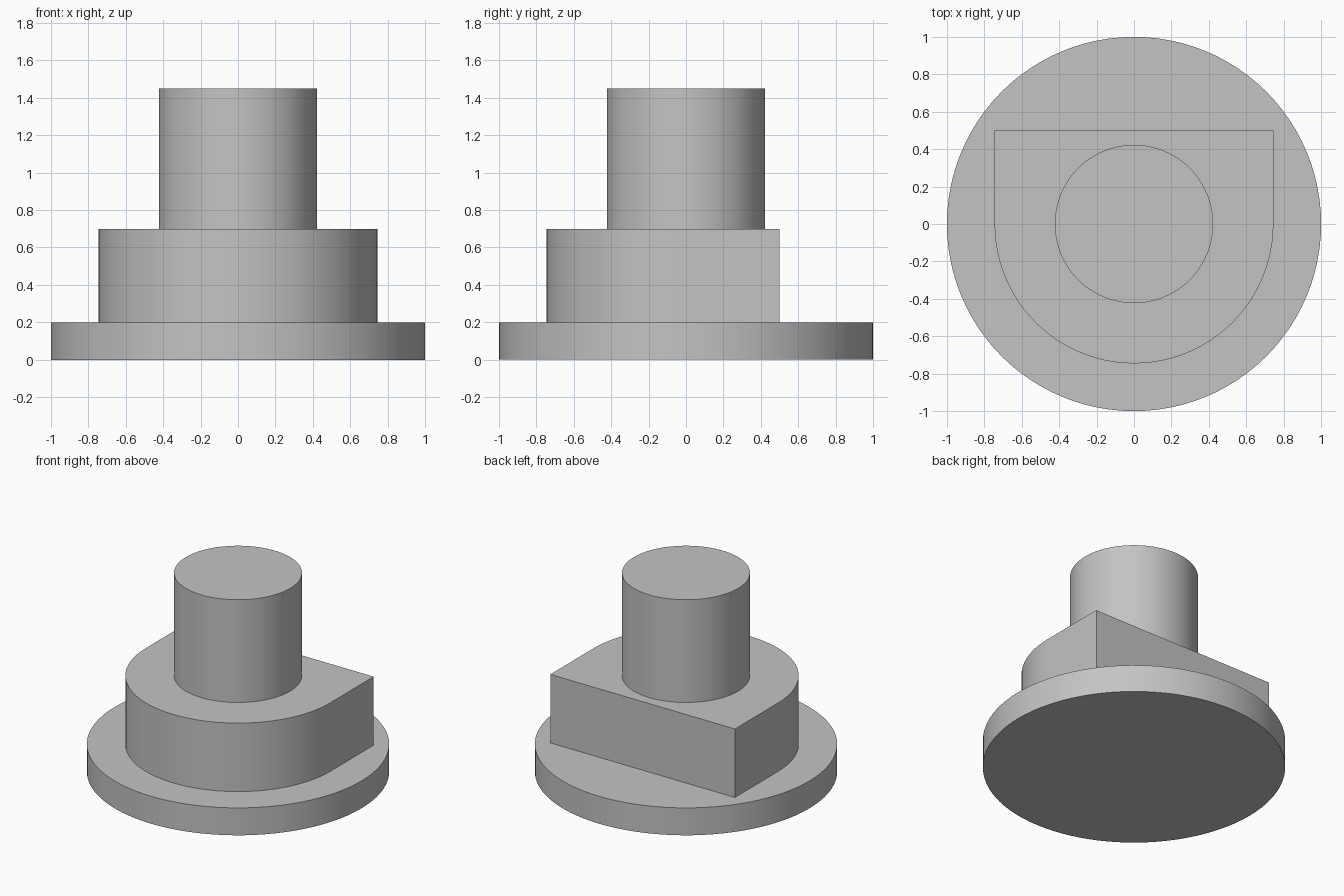
import bpy
import math

cube = bpy.data.objects.get("Cube")
if cube:
    bpy.data.objects.remove(cube, do_unlink=True)

# Single plain material
grey = bpy.data.materials.new("light grey")
grey.use_nodes = True
color = (0.55, 0.55, 0.55, 1)
grey.diffuse_color = color
for node in grey.node_tree.nodes:
    if node.type == "BSDF_PRINCIPLED":
        node.inputs["Base Color"].default_value = color


def arc(radius, start, end, steps):
    """Points along an arc, angles in degrees, end included."""
    angles = [math.radians(start + (end - start) * i / steps) for i in range(steps + 1)]
    return [(radius * math.cos(a), radius * math.sin(a)) for a in angles]


def extrude(name, outline, bottom, top):
    """Closed prism from a counter-clockwise outline."""
    n = len(outline)
    verts = [(x, y, z) for z in (bottom, top) for x, y in outline]
    faces = [(i, (i + 1) % n, n + (i + 1) % n, n + i) for i in range(n)]
    faces += [tuple(reversed(range(n))), tuple(range(n, 2 * n))]
    mesh = bpy.data.meshes.new(name)
    mesh.from_pydata(verts, [], faces)
    mesh.materials.append(grey)
    obj = bpy.data.objects.new(name, mesh)
    bpy.context.collection.objects.link(obj)
    bpy.ops.object.select_all(action="DESELECT")
    obj.select_set(True)
    bpy.context.view_layer.objects.active = obj
    bpy.ops.object.shade_smooth_by_angle(angle=math.radians(30))
    return obj


BASE_TOP, BLOCK_TOP, POST_TOP = 0.2, 0.7, 1.45
BLOCK_RADIUS, BLOCK_BACK = 0.745, 0.5

# Round base flange
extrude("base_flange", arc(1, 0, 360, 96)[:-1], 0, BASE_TOP)

# Block with a round front and a square back
block = arc(BLOCK_RADIUS, 180, 360, 48) + [(BLOCK_RADIUS, BLOCK_BACK), (-BLOCK_RADIUS, BLOCK_BACK)]
extrude("d_shaped_block", block, BASE_TOP, BLOCK_TOP)

# Cylindrical post
extrude("post", arc(0.423, 0, 360, 72)[:-1], BLOCK_TOP, POST_TOP)
